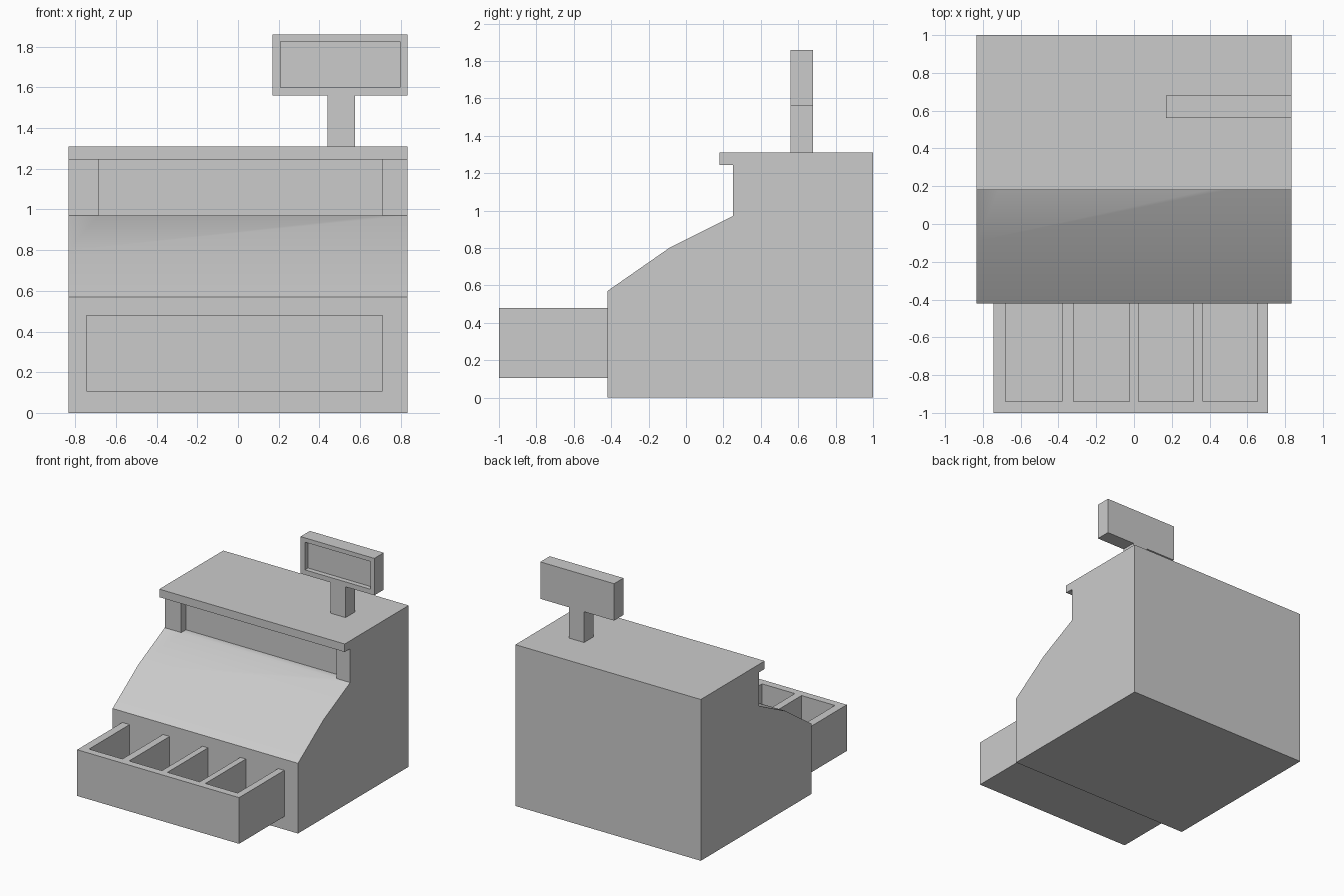
import bpy
import bmesh

if "Cube" in bpy.data.objects:
    bpy.data.objects.remove(bpy.data.objects["Cube"])


def make_object(name, bm):
    bmesh.ops.recalc_face_normals(bm, faces=bm.faces)
    mesh = bpy.data.meshes.new(name)
    bm.to_mesh(mesh)
    bm.free()
    obj = bpy.data.objects.new(name, mesh)
    bpy.context.collection.objects.link(obj)
    return obj


def box(name, x, y, z):
    """Box from (min, max) ranges on each axis."""
    bm = bmesh.new()
    bmesh.ops.create_cube(bm, size=1)
    for v in bm.verts:
        v.co = [r[0] + (c + 0.5) * (r[1] - r[0]) for c, r in zip(v.co, (x, y, z))]
    return make_object(name, bm)


def extrude_profile(name, points, x0, x1):
    """Extrude a closed y-z outline along x."""
    bm = bmesh.new()
    face = bm.faces.new([bm.verts.new((x0, y, z)) for y, z in points])
    side = bmesh.ops.extrude_face_region(bm, geom=[face])["geom"]
    verts = [g for g in side if isinstance(g, bmesh.types.BMVert)]
    bmesh.ops.translate(bm, vec=(x1 - x0, 0, 0), verts=verts)
    # keep the first cap so that the solid is closed
    if not face.is_valid:
        bmesh.ops.holes_fill(bm, edges=bm.edges)
    return make_object(name, bm)


def carve(obj, x, y, z):
    """Cut a box-shaped pocket out of an object."""
    cutter = box("cutter", x, y, z)
    cutter.hide_render = True
    mod = obj.modifiers.new("pocket", "BOOLEAN")
    mod.operation = "DIFFERENCE"
    mod.solver = "EXACT"
    mod.object = cutter
    bpy.context.view_layer.objects.active = obj
    bpy.ops.object.modifier_apply(modifier=mod.name)
    bpy.data.objects.remove(cutter)


# Register body with sloped keyboard front and overhanging lid
profile = [(-0.42, 0), (1, 0), (1, 1.31), (0.18, 1.31), (0.18, 1.245),
           (0.25, 1.245), (0.25, 0.97), (-0.09, 0.80), (-0.42, 0.57)]
body = extrude_profile("register_body", profile, -0.833, 0.833)

# Long window recess under the lid
carve(body, (-0.685, 0.71), (0.21, 0.31), (0.97, 1.245))

# Open cash drawer with four compartments
drawer = box("cash_drawer", (-0.745, 0.71), (-1, -0.42), (0.105, 0.48))
for x0, x1 in [(-0.68, -0.38), (-0.32, -0.025), (0.025, 0.315), (0.365, 0.655)]:
    carve(drawer, (x0, x1), (-0.94, -0.35), (0.165, 0.6))

# Customer display on its post
box("display_post", (0.44, 0.575), (0.56, 0.68), (1.31, 1.56))
display = box("price_display", (0.17, 0.833), (0.56, 0.68), (1.56, 1.86))
carve(display, (0.21, 0.797), (0.5, 0.60), (1.60, 1.825))

# Soft shading over the sloped front, sharp edges elsewhere
bpy.ops.object.select_all(action="DESELECT")
body.select_set(True)
bpy.context.view_layer.objects.active = body
bpy.ops.object.shade_smooth_by_angle()
